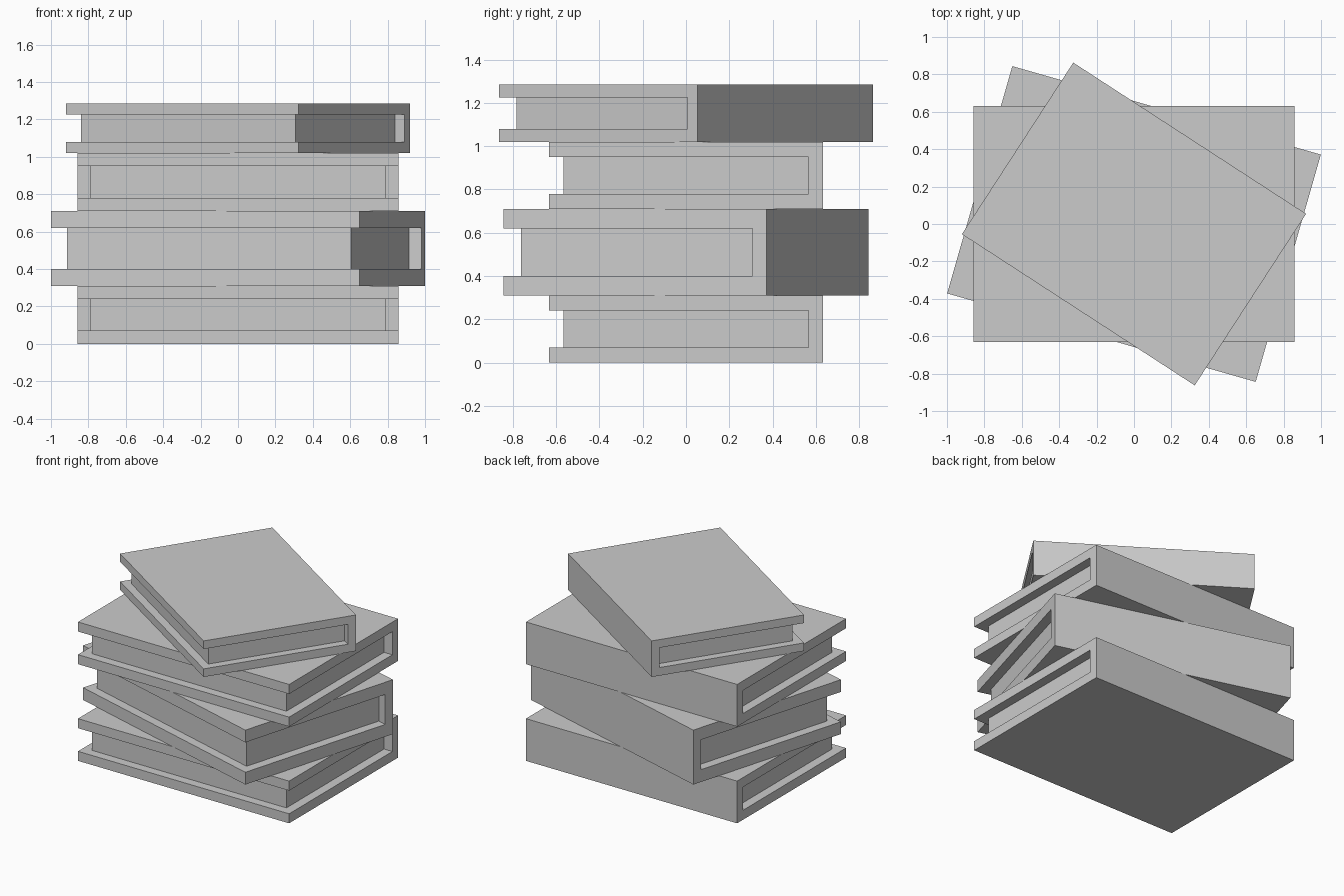
import bpy, bmesh
from math import radians

if "Cube" in bpy.data.objects:
    bpy.data.objects.remove(bpy.data.objects["Cube"])

W, D = 0.858, 0.632        # half width and half depth of a book
PW, PD = 0.79, 0.566       # half width and half depth of the page block
H, T = 0.31, 0.07          # book thickness and cover thickness


def extrude_profile(name, profile, half_width):
    """Extrude a closed (y, z) profile along x."""
    bm = bmesh.new()
    face = bm.faces.new([bm.verts.new((-half_width, y, z)) for y, z in profile])
    res = bmesh.ops.extrude_face_region(bm, geom=[face])
    verts = [g for g in res["geom"] if isinstance(g, bmesh.types.BMVert)]
    bmesh.ops.translate(bm, verts=verts, vec=(2 * half_width, 0, 0))
    bmesh.ops.recalc_face_normals(bm, faces=bm.faces)
    mesh = bpy.data.meshes.new(name)
    bm.to_mesh(mesh)
    bm.free()
    obj = bpy.data.objects.new(name, mesh)
    bpy.context.collection.objects.link(obj)
    return obj


def book(name, z, height, angle=0, scale=1.0):
    # Wrap-around cover: two boards joined by the spine at the back
    cover = extrude_profile(name + "_cover", [
        (-D, 0), (D, 0), (D, H), (-D, H),
        (-D, H - T), (PD, H - T), (PD, T), (-D, T)], W)
    # Page block set in from the cover edges
    pages = extrude_profile(name + "_pages", [
        (-PD, T), (PD, T), (PD, H - T), (-PD, H - T)], PW)
    for obj in (cover, pages):
        obj.location.z = z
        obj.rotation_euler.z = radians(angle)
        obj.scale = (scale, scale, height / H)


# Stack from the bottom up
book("bottom_book", 0.0, 0.31)
book("thick_book", 0.31, 0.40, angle=-16)
book("third_book", 0.71, 0.31)
book("small_top_book", 1.02, 0.265, angle=-33, scale=0.865)
